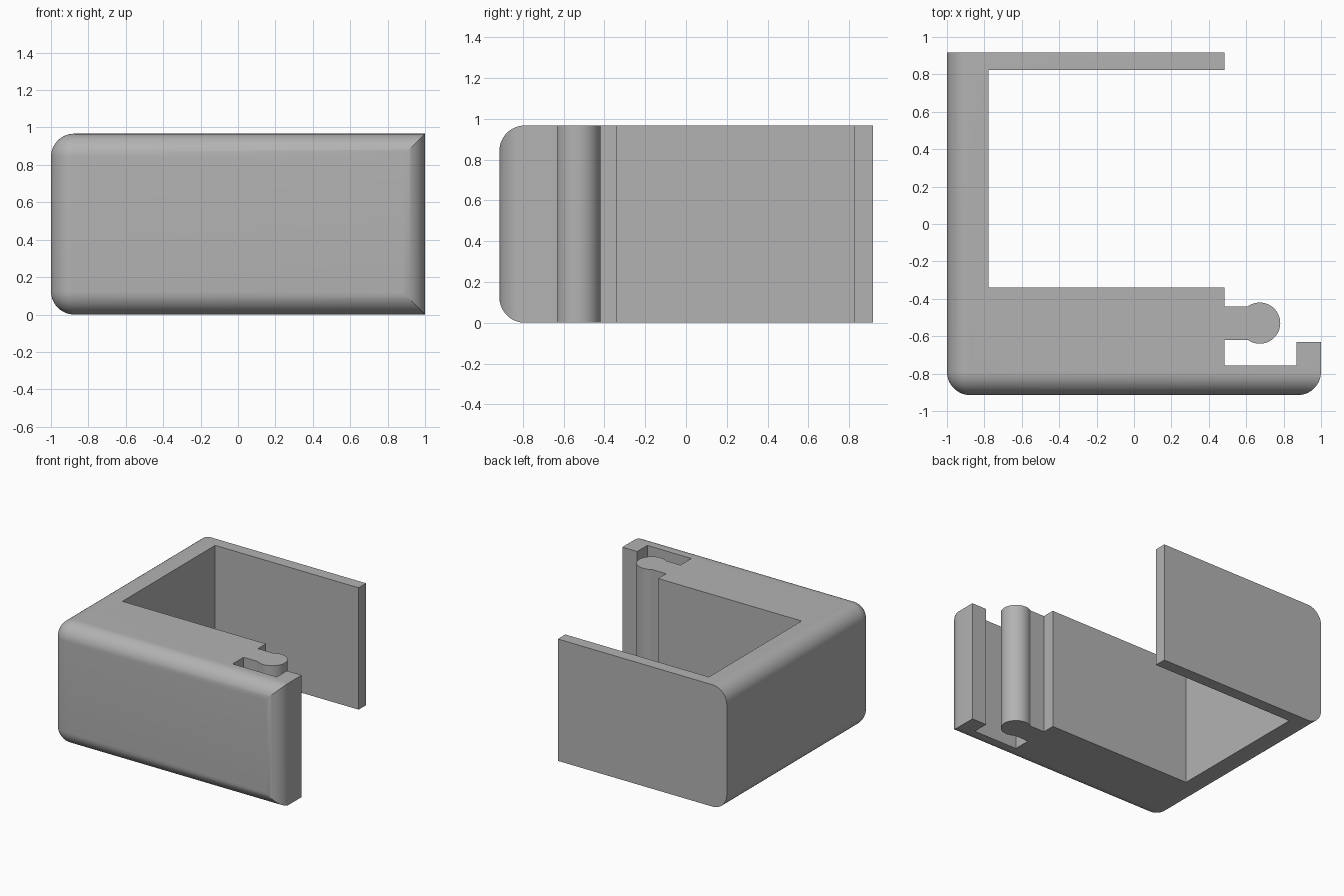
import bpy
import bmesh
from math import cos, sin, radians

if "Cube" in bpy.data.objects:
    bpy.data.objects.remove(bpy.data.objects["Cube"], do_unlink=True)

HEIGHT = 0.967
FRONT, BACK, LEFT, RIGHT = -0.915, 0.917, -1.0, 1.0
RADIUS = 0.125

grey = bpy.data.materials.new("plain grey")
grey.use_nodes = True
GREY = (0.45, 0.45, 0.45, 1)
grey.diffuse_color = GREY
grey.node_tree.nodes["Principled BSDF"].inputs["Base Color"].default_value = GREY


def arc(cx, cy, r, start, end, steps):
    angles = [radians(start + (end - start) * i / steps) for i in range(steps + 1)]
    return [(cx + r * cos(a), cy + r * sin(a)) for a in angles]


def prism(name, outline, z0, z1):
    """Extrude a plan outline between two heights."""
    bm = bmesh.new()
    base = bm.faces.new([bm.verts.new((x, y, z0)) for x, y in outline])
    top = bmesh.ops.extrude_face_region(bm, geom=[base])["geom"]
    bmesh.ops.translate(bm, vec=(0, 0, z1 - z0),
                        verts=[v for v in top if isinstance(v, bmesh.types.BMVert)])
    bmesh.ops.recalc_face_normals(bm, faces=bm.faces)
    mesh = bpy.data.meshes.new(name)
    bm.to_mesh(mesh)
    bm.free()
    mesh.materials.append(grey)
    obj = bpy.data.objects.new(name, mesh)
    bpy.context.collection.objects.link(obj)
    return obj


# Bracket plan: rounded lip, slot, bulb-ended tongue, open bay and thin back arm.
# The left and front sides overshoot and are trimmed by the rounded envelope.
corner = arc(RIGHT - RADIUS, FRONT + RADIUS, RADIUS, -84, 0, 14)
bulb = arc(0.672, -0.53, 0.11, -125, 125, 40)
outline = [(-1.2, -1.2), (corner[0][0], -1.2)] + corner
outline += [(RIGHT, -0.63), (0.87, -0.63), (0.87, -0.757), (0.483, -0.757), (0.483, -0.62)]
outline += bulb
outline += [(0.483, -0.44), (0.483, -0.34), (-0.777, -0.34), (-0.777, 0.823),
            (0.483, 0.823), (0.483, BACK), (-1.2, BACK)]
bracket = prism("clip_bracket", outline, -0.2, 1.2)

# Envelope with rounded front and left edges
envelope = prism("rounded_envelope", [(LEFT, FRONT), (1.5, FRONT), (1.5, 1.5), (LEFT, 1.5)],
                 0, HEIGHT)
envelope.hide_render = True
bm = bmesh.new()
bm.from_mesh(envelope.data)


def on_front(v):
    return abs(v.co.y - FRONT) < 1e-4


def on_left(v):
    return abs(v.co.x - LEFT) < 1e-4


rounded = [e for e in bm.edges
           if (all(map(on_front, e.verts)) or all(map(on_left, e.verts)))
           and (abs(e.verts[0].co.z - e.verts[1].co.z) < 1e-4
                or all(on_front(v) and on_left(v) for v in e.verts))]
bmesh.ops.bevel(bm, geom=rounded, offset=RADIUS, offset_type='OFFSET',
                segments=14, profile=0.5, affect='EDGES')
bm.to_mesh(envelope.data)
bm.free()

# Trim the bracket to the envelope
trim = bracket.modifiers.new("trim", 'BOOLEAN')
trim.operation = 'INTERSECT'
trim.solver = 'EXACT'
trim.object = envelope
bpy.ops.object.select_all(action='DESELECT')
bpy.context.view_layer.objects.active = bracket
bracket.select_set(True)
bpy.ops.object.modifier_apply(modifier="trim")
bpy.data.objects.remove(envelope, do_unlink=True)
bpy.ops.object.shade_smooth_by_angle(angle=radians(25))
